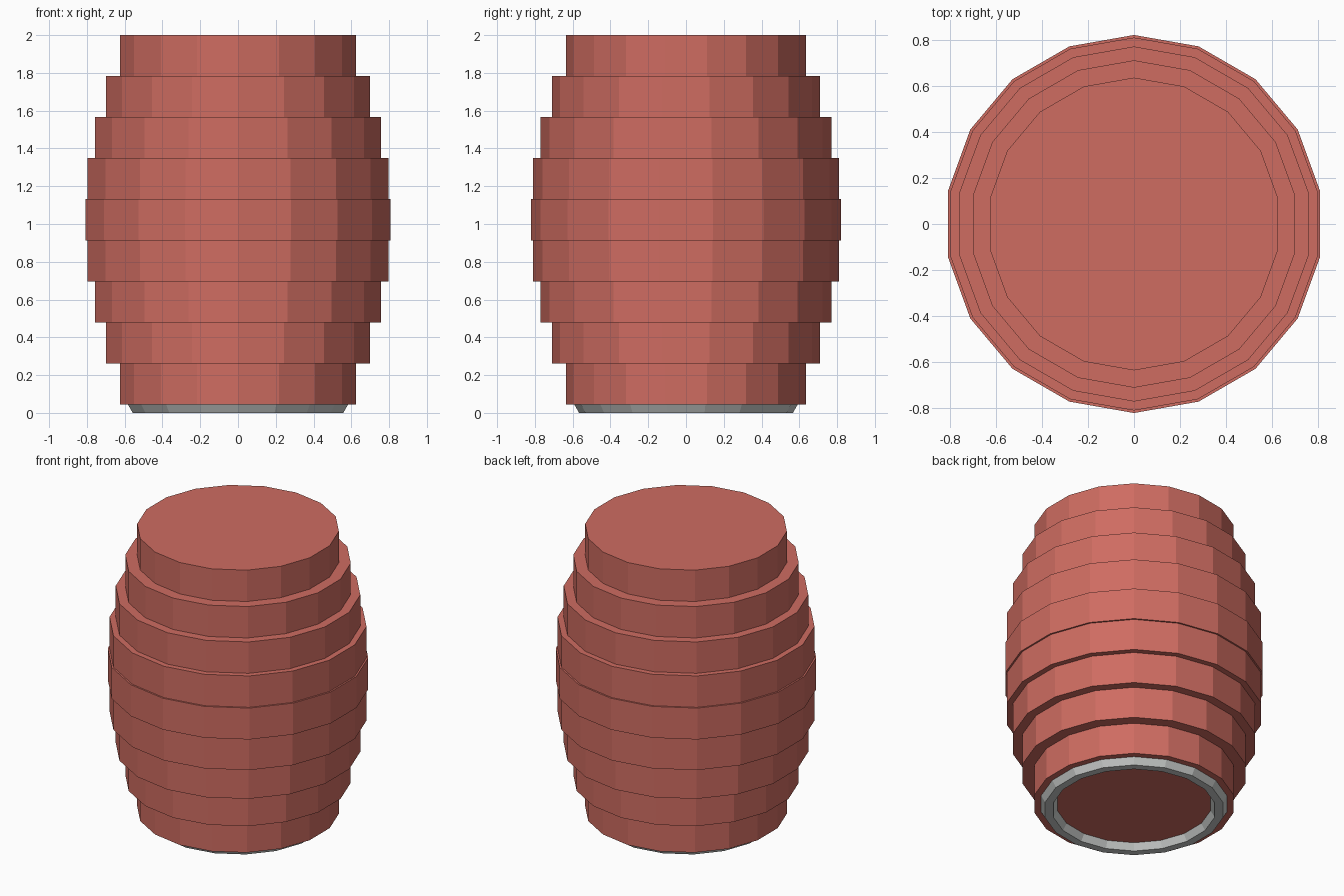
import bpy
import math

if "Cube" in bpy.data.objects:
    bpy.data.objects.remove(bpy.data.objects["Cube"])

SIDES = 18
BASE_Z = 0.045                      # underside of the lowest layer
LAYER_H = (2.0 - BASE_Z) / 9
RADII = [0.635, 0.71, 0.77, 0.809, 0.82]


def make_material(name, rgb):
    mat = bpy.data.materials.new(name)
    mat.diffuse_color = (*rgb, 1.0)
    mat.use_nodes = True
    mat.node_tree.nodes["Principled BSDF"].inputs["Base Color"].default_value = mat.diffuse_color
    return mat


red = make_material("soft red", (0.62, 0.15, 0.12))
grey = make_material("light grey", (0.58, 0.60, 0.59))

# Stacked layers, widening to the middle and narrowing again
for i, radius in enumerate(RADII + RADII[-2::-1]):
    bpy.ops.mesh.primitive_cylinder_add(
        vertices=SIDES, radius=radius, depth=LAYER_H,
        location=(0, 0, BASE_Z + LAYER_H * (i + 0.5)))
    layer = bpy.context.object
    layer.name = f"body_layer_{i + 1}"
    layer.data.materials.append(red)

# Six-sided foot ring, half sunk into the lowest layer
tube = BASE_Z / math.sin(math.radians(60))
bpy.ops.mesh.primitive_torus_add(
    major_segments=SIDES, minor_segments=6,
    major_radius=0.54, minor_radius=tube,
    location=(0, 0, BASE_Z), rotation=(0, 0, math.pi / 2))
ring = bpy.context.object
ring.name = "foot_ring"
ring.data.materials.append(grey)
for poly in ring.data.polygons:
    poly.use_smooth = False
